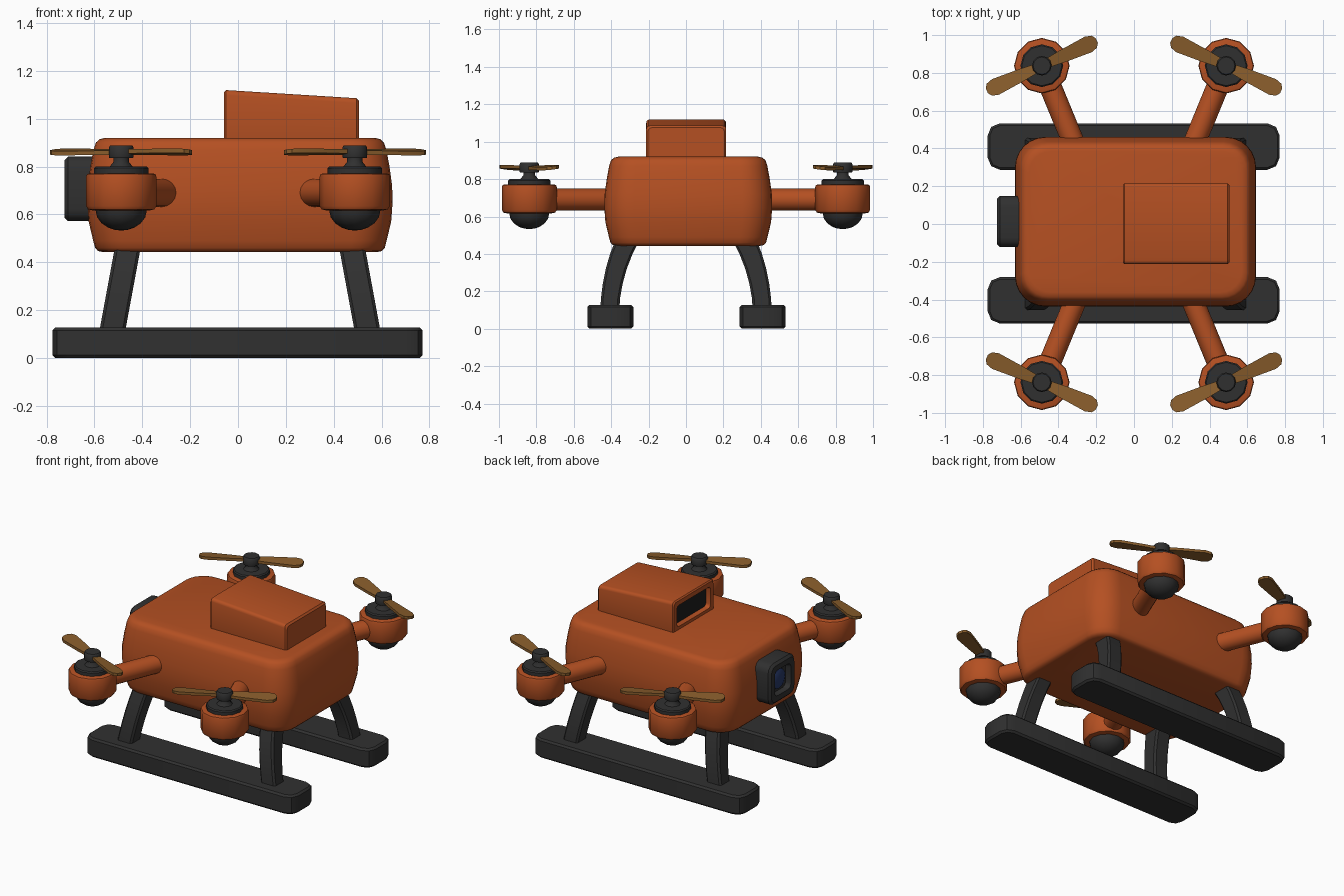
import bpy, bmesh, math
from mathutils import Vector

if "Cube" in bpy.data.objects:
    bpy.data.objects.remove(bpy.data.objects["Cube"])


def material(name, rgb):
    m = bpy.data.materials.new(name)
    m.diffuse_color = (*rgb, 1)
    m.use_nodes = True
    m.node_tree.nodes["Principled BSDF"].inputs["Base Color"].default_value = m.diffuse_color
    return m


ORANGE = material("orange_shell", (0.46, 0.08, 0.016))
DARK = material("dark_plastic", (0.03, 0.03, 0.03))
BROWN = material("propeller_brown", (0.25, 0.11, 0.025))
BLUE = material("lens_blue", (0.02, 0.04, 0.14))
BLACK = material("vent_black", (0.012, 0.012, 0.012))


def finish(name, bm, mat, angle=35):
    bmesh.ops.recalc_face_normals(bm, faces=bm.faces)
    me = bpy.data.meshes.new(name)
    bm.to_mesh(me)
    bm.free()
    me.materials.append(mat)
    ob = bpy.data.objects.new(name, me)
    bpy.context.collection.objects.link(ob)
    bpy.ops.object.select_all(action='DESELECT')
    ob.select_set(True)
    bpy.context.view_layer.objects.active = ob
    bpy.ops.object.shade_smooth_by_angle(angle=math.radians(angle))
    return ob


def loft(name, rings, mat, angle=35):
    """Skin a list of equal-length point rings and cap both ends."""
    bm = bmesh.new()
    vs = [[bm.verts.new(p) for p in ring] for ring in rings]
    n = len(vs[0])
    for a, b in zip(vs, vs[1:]):
        for i in range(n):
            j = (i + 1) % n
            bm.faces.new((a[i], a[j], b[j], b[i]))
    bm.faces.new(vs[0])
    bm.faces.new(vs[-1])
    return finish(name, bm, mat, angle)


def rounded(hu, hv, r, n, cu=0.0, cv=0.0):
    """Rounded rectangle as 2D points."""
    pts = []
    for k, (su, sv) in enumerate(((1, 1), (-1, 1), (-1, -1), (1, -1))):
        for i in range(n + 1):
            a = math.pi / 2 * (k + i / n)
            pts.append((cu + su * (hu - r) + r * math.cos(a),
                        cv + sv * (hv - r) + r * math.sin(a)))
    return pts


def flat(pts, z):
    return [(u, v, z) for u, v in pts]


def along_x(pts, x):
    return [(x, u, v) for u, v in pts]


def lathe(name, profile, cx, cy, mat, n=12):
    rings = [[(cx + r * math.cos(2 * math.pi * i / n), cy + r * math.sin(2 * math.pi * i / n), z)
              for i in range(n)] for r, z in profile]
    return loft(name, rings, mat, 40)


# Main body: barrel-sided rounded box
levels = [(0.443, 0.065), (0.447, 0.045), (0.46, 0.033), (0.49, 0.025), (0.57, 0.006), (0.65, 0),
          (0.72, 0.002), (0.80, 0.013), (0.87, 0.026), (0.90, 0.036), (0.914, 0.051), (0.92, 0.075)]
loft("body", [flat(rounded(0.638 - d, 0.449 - d, 0.16 - 0.6 * d, 6, 0.008, 0.012), z)
              for z, d in levels], ORANGE, 50)


# Top housing with sloping roof and a recessed vent in its left end
def housing_ring(x, d, low=0.86, r=0.02):
    top = 1.12 - 0.035 * (x + 0.058) / 0.563 - d
    return along_x(rounded(0.214 - d, (top - low) / 2, r, 3, 0.001, (top + low) / 2), x)


loft("top_housing", [housing_ring(-0.02, 0.042, 0.945), housing_ring(-0.058, 0.038, 0.94),
                     housing_ring(-0.058, 0.008), housing_ring(-0.05, 0),
                     housing_ring(0.495, 0), housing_ring(0.506, 0.01)], ORANGE)
loft("vent_panel", [housing_ring(-0.028, 0.043, 0.946), housing_ring(-0.015, 0.043, 0.946)], BLACK)

# Camera on the left end
def camera_ring(x, h, r):
    return along_x(rounded(h, h, r, 3, 0.013, 0.707), x)


loft("camera_housing", [camera_ring(-0.58, 0.135, 0.05), camera_ring(-0.71, 0.135, 0.05),
                        camera_ring(-0.725, 0.12, 0.04), camera_ring(-0.725, 0.085, 0.03),
                        camera_ring(-0.69, 0.078, 0.03)], DARK)
loft("camera_lens", [camera_ring(-0.68, 0.065, 0.0649), camera_ring(-0.697, 0.065, 0.0649),
                     camera_ring(-0.706, 0.045, 0.0449)], BLUE)

# Landing skids and curved legs
for sy, side in ((-1, "front"), (1, "back")):
    y = sy * 0.407 + 0.003
    loft(side + "_skid", [flat(rounded(0.773 - d, 0.123 - d, 0.065 - d, 2, -0.002, y), z)
                          for z, d in ((0, 0.012), (0.012, 0), (0.116, 0), (0.128, 0.012))], DARK)
    for sx, end in ((-1, "left"), (1, "right")):
        rings = []
        for z, ly, hw in ((0.10, 0.407, 0.051), (0.16, 0.404, 0.051), (0.24, 0.392, 0.053),
                          (0.32, 0.373, 0.056), (0.40, 0.346, 0.060), (0.50, 0.300, 0.066)):
            lx = 0.530 - (z - 0.13) * 0.185
            rings.append(flat(rounded(0.054, hw, 0.012, 1, 0.008 + sx * lx, sy * ly), z))
        loft(f"{side}_{end}_leg", rings, DARK)

# Four arms, motors and propellers
BLADE = [(0.03, 0.024), (0.12, 0.034), (0.27, 0.045), (0.305, 0.035), (0.32, 0.014)]
THETA = math.radians(24.6)
for sx in (-1, 1):
    for sy in (-1, 1):
        tag = ("front" if sy < 0 else "back") + ("_left" if sx < 0 else "_right")
        cx, cy = sx * 0.488, sy * 0.838

        # arm tube
        a, b = Vector((cx, cy, 0.69)), Vector((sx * 0.25, sy * 0.26, 0.69))
        side = (b - a).normalized().cross(Vector((0, 0, 1)))
        loft(tag + "_arm", [[p + 0.059 * (side * math.cos(t) + Vector((0, 0, math.sin(t))))
                             for t in (2 * math.pi * i / 16 for i in range(16))]
                            for p in (a, b)], ORANGE)

        # motor housing, collar with hub, lower dome
        lathe(tag + "_motor", [(0.12, 0.617), (0.138, 0.621), (0.147, 0.635), (0.147, 0.758),
                               (0.143, 0.768), (0.132, 0.772)], cx, cy, ORANGE)
        lathe(tag + "_motor_hub", [(0.113, 0.765), (0.113, 0.793), (0.106, 0.80), (0.048, 0.80),
                                   (0.032, 0.82), (0.032, 0.836), (0.05, 0.836), (0.052, 0.842),
                                   (0.052, 0.88), (0.046, 0.888)], cx, cy, DARK)
        lathe(tag + "_motor_dome", [(0.107, 0.63)] + [
            (0.107 * math.cos(t), 0.617 - 0.084 * math.sin(t))
            for t in (math.radians(d) for d in (0, 20, 40, 60, 75, 88))], cx, cy, DARK)

        # two-blade propeller, slightly pitched
        outline = [(u, v) for u, v in BLADE] + [(u, -v) for u, v in reversed(BLADE)]
        for k, half in ((1, "outer"), (-1, "inner")):
            rings = []
            for dz in (-0.009, 0.009):
                ring = []
                for u, v in outline:
                    px = k * (u * math.cos(THETA) - v * math.sin(THETA))
                    py = k * (u * math.sin(THETA) + v * math.cos(THETA))
                    ring.append((cx - sx * px, cy + sy * py, 0.861 + dz + 0.12 * v))
                rings.append(ring)
            loft(f"{tag}_{half}_blade", rings, BROWN)
